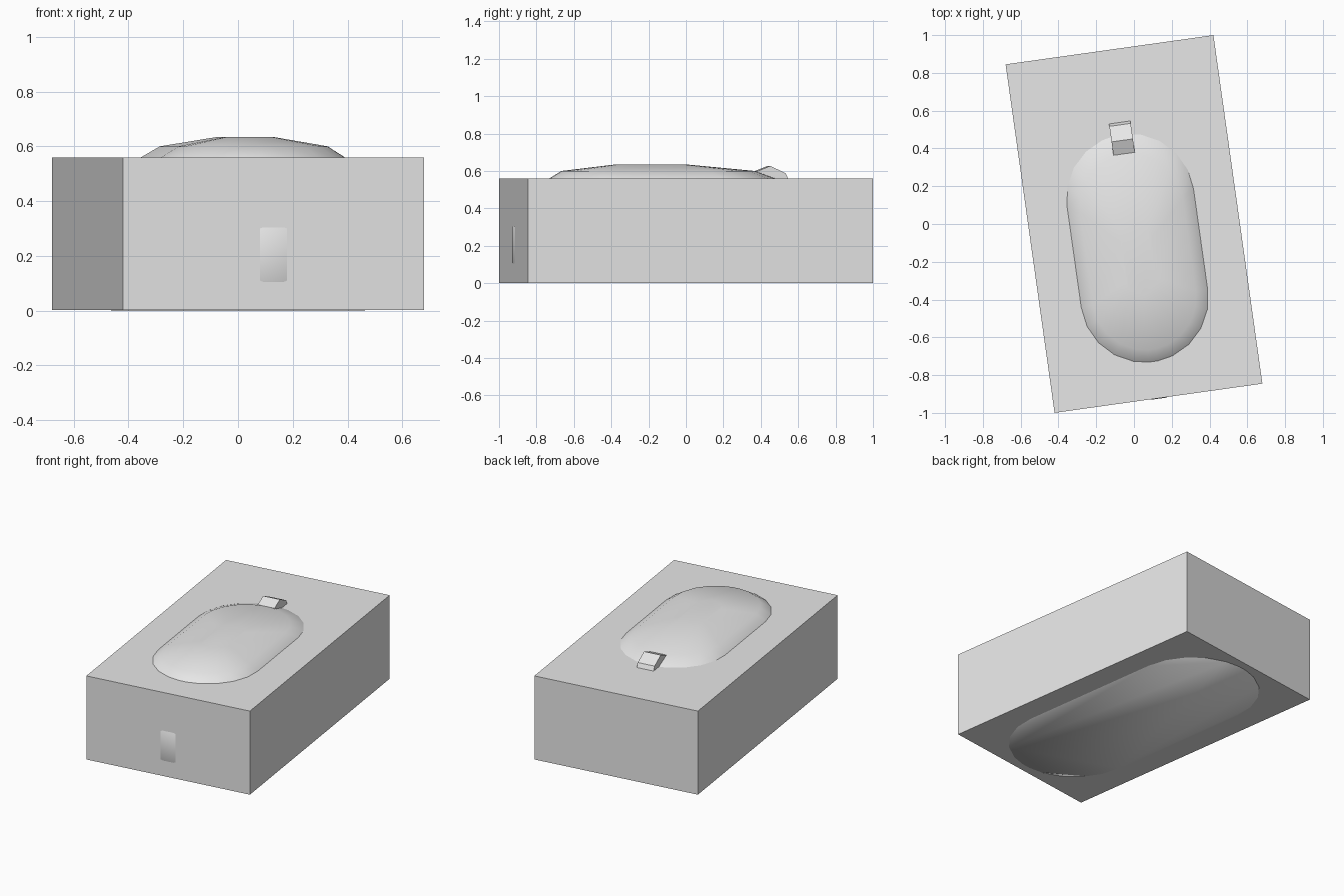
import bpy, bmesh, math
from mathutils import Matrix

cube = bpy.data.objects.get("Cube")
if cube:
    bpy.data.objects.remove(cube)

TURN = Matrix.Rotation(math.radians(8), 4, 'Z')

grey = bpy.data.materials.new("light_grey")
grey.use_nodes = True
grey.diffuse_color = (0.8, 0.8, 0.8, 1)
grey.node_tree.nodes["Principled BSDF"].inputs["Base Color"].default_value = (0.8, 0.8, 0.8, 1)


def finish(name, bm, smooth=False):
    bmesh.ops.recalc_face_normals(bm, faces=bm.faces)
    mesh = bpy.data.meshes.new(name)
    bm.to_mesh(mesh)
    bm.free()
    mesh.materials.append(grey)
    for p in mesh.polygons:
        p.use_smooth = smooth
    obj = bpy.data.objects.new(name, mesh)
    bpy.context.collection.objects.link(obj)
    obj.matrix_world = TURN
    return obj


def loft(name, loops, smooth=False):
    """Skin closed loops of equal length and cap both ends."""
    bm = bmesh.new()
    rings = [[bm.verts.new(p) for p in loop] for loop in loops]
    for a, b in zip(rings, rings[1:]):
        for i in range(len(a)):
            j = (i + 1) % len(a)
            bm.faces.new((a[i], a[j], b[j], b[i]))
    bm.faces.new(rings[0])
    bm.faces.new(rings[-1])
    return finish(name, bm, smooth)


def stadium(z, front, back, r):
    """Rounded outline with a narrow flat tip at each end."""
    quarter = [0.075] + [math.radians(a) for a in (18, 36, 54, 72, 90)]
    arc = [-t for t in reversed(quarter)] + quarter
    tip = math.cos(quarter[0])
    rear = [(r * math.sin(t), back - r * tip + r * math.cos(t), z) for t in arc]
    nose = [(-r * math.sin(t), front + r * tip - r * math.cos(t), z) for t in arc]
    return rear + nose


# Outer block
bm = bmesh.new()
bmesh.ops.create_cube(bm, size=1, matrix=Matrix.Translation((0, 0, 0.281))
                      @ Matrix.Diagonal((1.111, 1.863, 0.558, 1)))
finish("outer_block", bm)

# Rounded inner body: rises through the block and just breaks its front and base
profile = [(0, -0.88, 0.88, 0.40), (0.11, -0.934, 0.92, 0.50),
           (0.30, -0.934, 0.90, 0.50), (0.46, -0.84, 0.66, 0.43),
           (0.56, -0.735, 0.478, 0.338), (0.60, -0.67, 0.37, 0.275),
           (0.635, -0.38, 0.0, 0.085)]
loft("inner_body", [stadium(*row) for row in profile], smooth=True)

# Small angled wheel near the back of the dome
side = [(0.375, 0.52), (0.375, 0.598), (0.447, 0.627), (0.53, 0.588), (0.543, 0.56), (0.543, 0.52)]
loft("wheel", [[(x, y, z) for y, z in side] for x in (-0.057, 0.057)])
